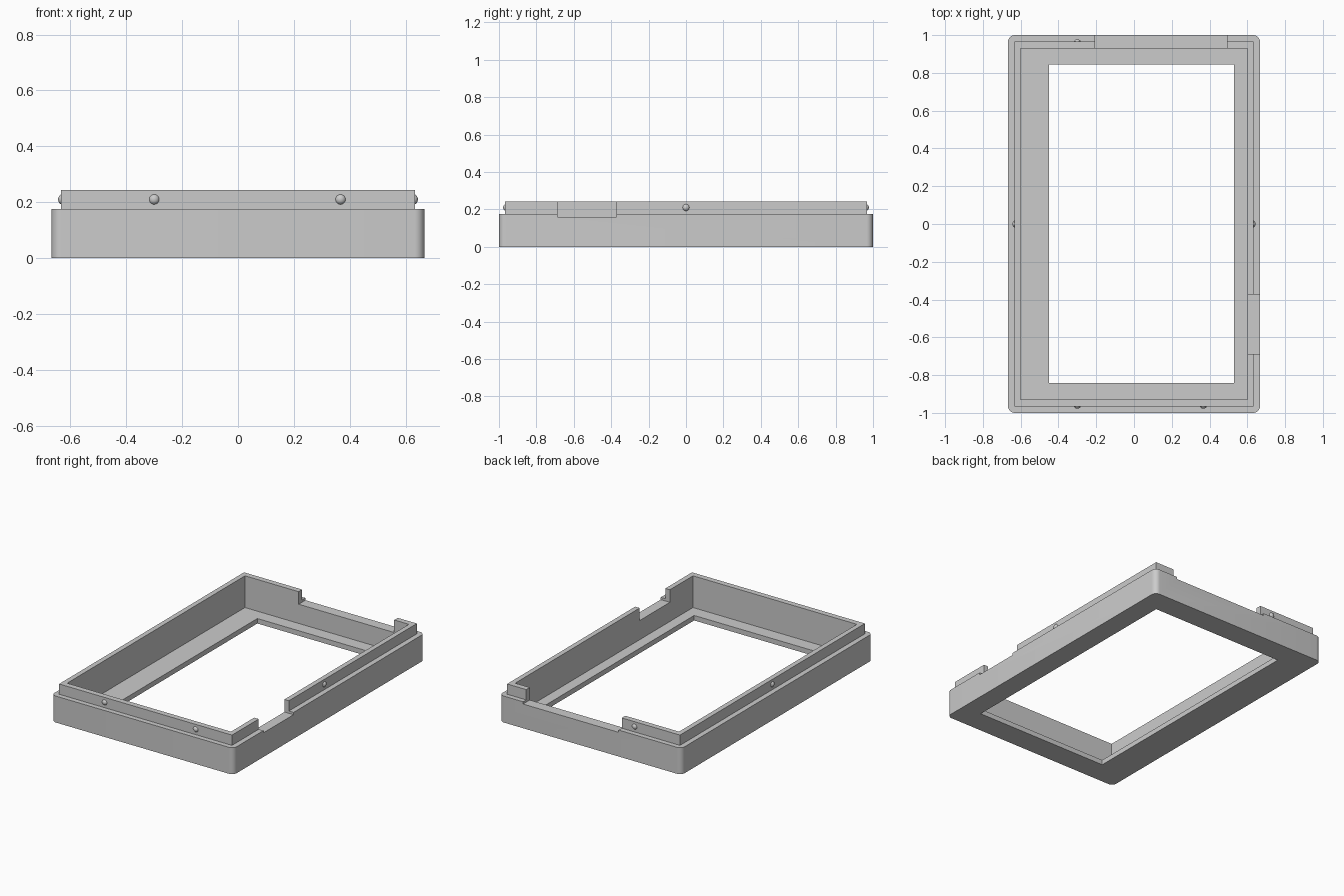
import bpy
import bmesh
from mathutils import Matrix, Vector

if "Cube" in bpy.data.objects:
    bpy.data.objects.remove(bpy.data.objects["Cube"], do_unlink=True)

grey = bpy.data.materials.new("plain grey")
grey.use_nodes = True
color = (0.6, 0.6, 0.6, 1)
grey.diffuse_color = color
grey.node_tree.nodes["Principled BSDF"].inputs["Base Color"].default_value = color


def make(name, bm):
    mesh = bpy.data.meshes.new(name)
    bm.to_mesh(mesh)
    bm.free()
    mesh.materials.append(grey)
    obj = bpy.data.objects.new(name, mesh)
    bpy.context.collection.objects.link(obj)
    return obj


def box(name, low, high, radius=0):
    """Box between two corners, with optional rounded vertical edges."""
    low, high = Vector(low), Vector(high)
    bm = bmesh.new()
    size = Matrix.Diagonal((*(high - low), 1))
    bmesh.ops.create_cube(bm, size=1, matrix=Matrix.Translation((low + high) / 2) @ size)
    if radius:
        upright = [e for e in bm.edges if abs(e.verts[0].co.z - e.verts[1].co.z) > 0.01]
        bmesh.ops.bevel(bm, geom=upright, offset=radius, segments=8, profile=0.5, affect='EDGES')
    return make(name, bm)


def combine(target, other, operation):
    """Apply a boolean and discard the tool."""
    mod = target.modifiers.new("join", 'BOOLEAN')
    mod.operation, mod.object, mod.solver = operation, other, 'EXACT'
    bpy.context.view_layer.objects.active = target
    bpy.ops.object.modifier_apply(modifier=mod.name)
    bpy.data.objects.remove(other, do_unlink=True)


def smooth(obj):
    bpy.ops.object.select_all(action='DESELECT')
    obj.select_set(True)
    bpy.context.view_layer.objects.active = obj
    bpy.ops.object.shade_smooth_by_angle()


# Outer shell with the raised, inset lip
LIP_X, LIP_Y, TOP = 0.633, 0.967, 0.243
frame = box("bezel_frame", (-0.667, -1, 0), (0.667, 1, 0.175), radius=0.035)
lip = box("lip", (-LIP_X, -LIP_Y, 0.05), (LIP_X, LIP_Y, TOP))
combine(frame, lip, 'UNION')

# Cavity, window opening, and the notches in the left and back walls
cuts = [
    ((-0.6, -0.93, 0.033), (0.6, 0.93, 0.4)),
    ((-0.45, -0.842, -0.1), (0.53, 0.845, 0.1)),
    ((0.56, -0.688, 0.16), (0.8, -0.372, 0.4)),
    ((-0.207, 0.9, 0.16), (0.493, 1.1, 0.4)),
]
for low, high in cuts:
    combine(frame, box("cutter", low, high), 'DIFFERENCE')
smooth(frame)

# Small snap bumps around the lip
inset = 0.009
bumps = {
    "front_bump_right": (-0.3, inset - LIP_Y),
    "front_bump_left": (0.367, inset - LIP_Y),
    "back_bump": (-0.3, LIP_Y - inset),
    "right_bump": (inset - LIP_X, 0),
    "left_bump": (LIP_X - inset, 0),
}
for name, (x, y) in bumps.items():
    bm = bmesh.new()
    bmesh.ops.create_uvsphere(bm, u_segments=24, v_segments=16, radius=0.02,
                              matrix=Matrix.Translation((x, y, 0.21)))
    smooth(make(name, bm))
